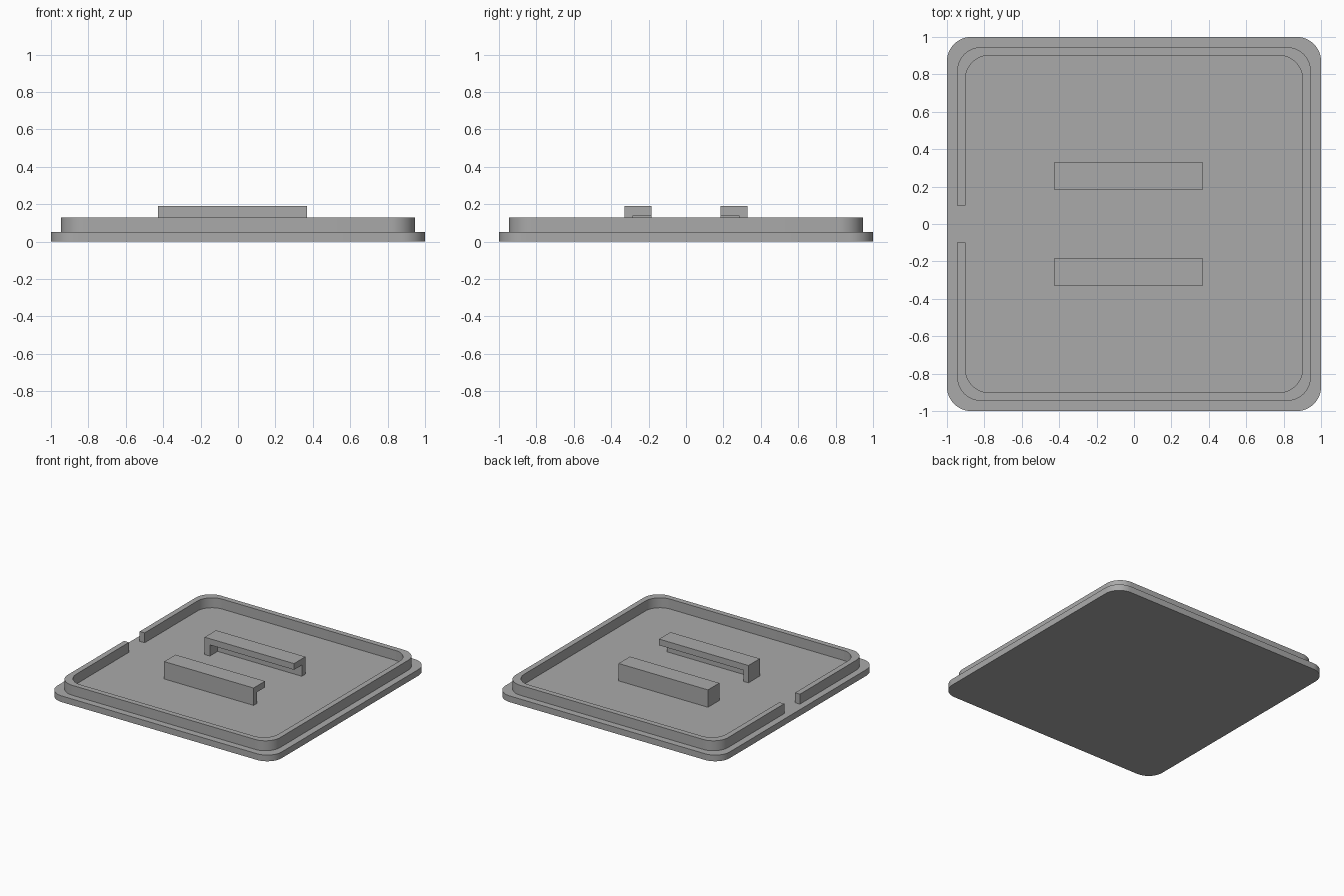
import bpy
import bmesh
from math import cos, sin, pi, radians

cube = bpy.data.objects.get("Cube")
if cube:
    bpy.data.objects.remove(cube, do_unlink=True)

PLATE_TOP, RIM_TOP = 0.05, 0.13
HOOK_TOP, LEDGE = 0.19, 0.14
WALL = 0.046
NOTCH = 0.1

grey = bpy.data.materials.new("light grey")
grey.use_nodes = True
colour = (0.4, 0.4, 0.4, 1)
grey.diffuse_color = colour
grey.node_tree.nodes["Principled BSDF"].inputs["Base Color"].default_value = colour


def rounded_square(half, radius, steps=12):
    """Outline running anticlockwise from the middle of the -x side."""
    c = half - radius
    points = []
    for start, sx, sy in ((pi, -1, -1), (1.5 * pi, 1, -1), (0, 1, 1), (pi / 2, -1, 1)):
        for i in range(steps + 1):
            a = start + i * pi / 2 / steps
            points.append((sx * c + radius * cos(a), sy * c + radius * sin(a)))
    return points


def extrude_faces(name, outlines, z0, z1, smooth=True):
    """Raise flat outlines, joined where they touch, into a solid."""
    bm = bmesh.new()
    for outline in outlines:
        bm.faces.new([bm.verts.new((x, y, z0)) for x, y in outline])
    bmesh.ops.remove_doubles(bm, verts=bm.verts, dist=1e-5)
    result = bmesh.ops.extrude_face_region(bm, geom=bm.faces[:], use_keep_orig=True)
    top = [v for v in result["geom"] if isinstance(v, bmesh.types.BMVert)]
    bmesh.ops.translate(bm, verts=top, vec=(0, 0, z1 - z0))
    bmesh.ops.recalc_face_normals(bm, faces=bm.faces)
    mesh = bpy.data.meshes.new(name)
    bm.to_mesh(mesh)
    bm.free()
    mesh.materials.append(grey)
    obj = bpy.data.objects.new(name, mesh)
    bpy.context.collection.objects.link(obj)
    bpy.ops.object.select_all(action="DESELECT")
    obj.select_set(True)
    bpy.context.view_layer.objects.active = obj
    if smooth:
        bpy.ops.object.shade_smooth_by_angle(angle=radians(30))
    return obj


def box(name, x0, x1, y0, y1, z0, z1):
    corners = [(x0, y0), (x1, y0), (x1, y1), (x0, y1)]
    return extrude_faces(name, [corners], z0, z1, smooth=False)


# Base plate
extrude_faces("base_plate", [rounded_square(1.0, 0.13)], 0, PLATE_TOP)

# Raised rim, open at the notch on the -x side
def rim_line(half):
    return [(-half, -NOTCH)] + rounded_square(half, 0.13) + [(-half, NOTCH)]

outer, inner = rim_line(0.946), rim_line(0.902)
strip = [(outer[i], outer[i + 1], inner[i + 1], inner[i]) for i in range(len(outer) - 1)]
extrude_faces("rim", strip, PLATE_TOP, RIM_TOP)

# Facing slide rails: outer wall, top ledge and a stop at the -x end
X0, X1, NEAR, FAR = -0.427, 0.37, 0.185, 0.33
for name, side in (("front_rail", -1), ("back_rail", 1)):
    y0, y1 = sorted((side * NEAR, side * FAR))
    rail = box(name, X0, X1, y0, y1, PLATE_TOP, HOOK_TOP)
    c0, c1 = sorted((side * (NEAR - 0.1), side * (FAR - WALL)))
    cutter = box("rail_cutter", X0 + WALL, X1 + 0.1, c0, c1, 0, LEDGE)
    cutter.hide_render = True
    cut = rail.modifiers.new("slot", "BOOLEAN")
    cut.operation = "DIFFERENCE"
    cut.solver = "EXACT"
    cut.object = cutter
    bpy.context.view_layer.objects.active = rail
    bpy.ops.object.modifier_apply(modifier=cut.name)
    bpy.data.objects.remove(cutter, do_unlink=True)
